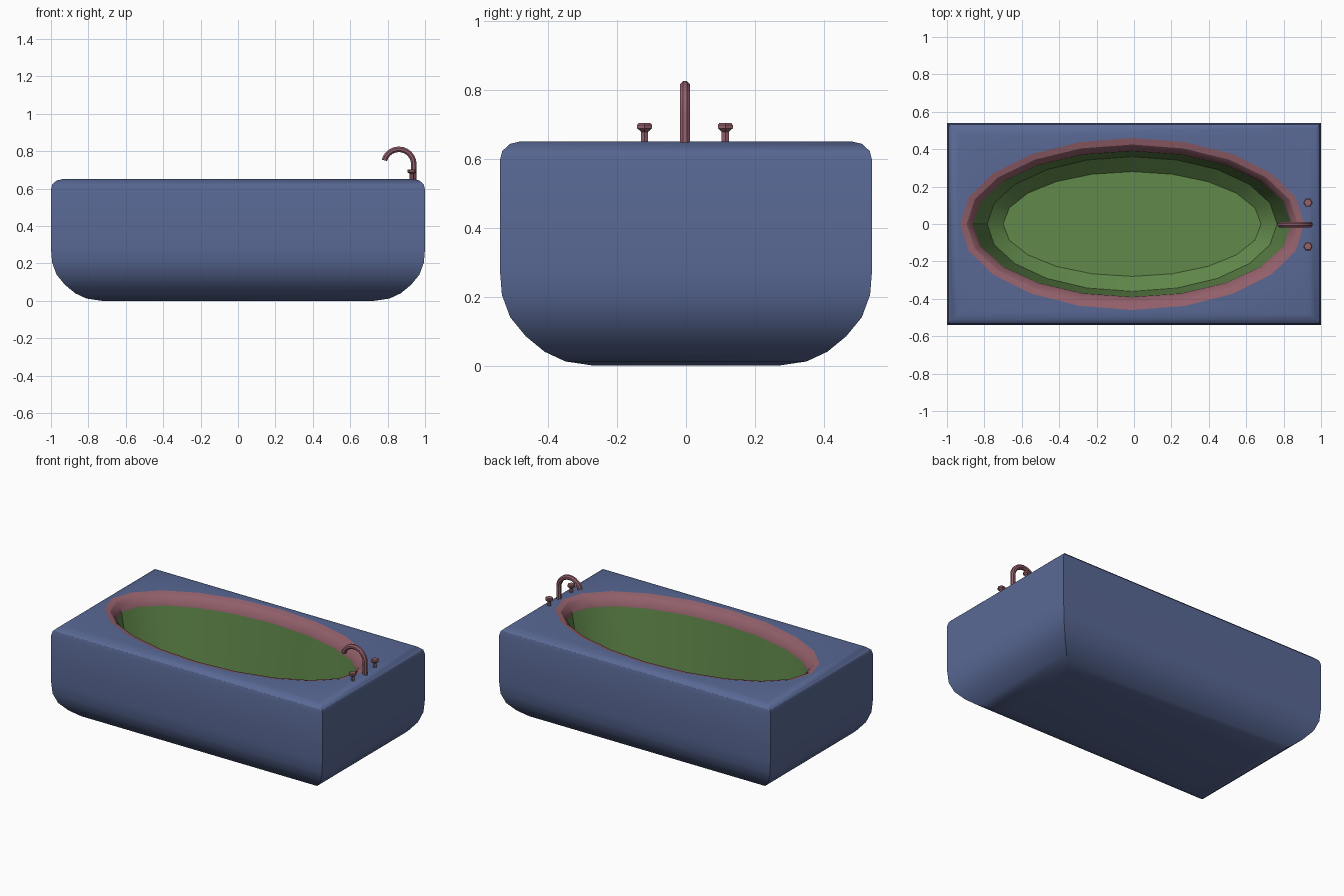
import bpy, bmesh
from math import sin, cos, pi, radians

if "Cube" in bpy.data.objects:
    bpy.data.objects.remove(bpy.data.objects["Cube"])

def material(name, rgb):
    m = bpy.data.materials.new(name)
    m.diffuse_color = (*rgb, 1)
    m.use_nodes = True
    m.node_tree.nodes["Principled BSDF"].inputs["Base Color"].default_value = m.diffuse_color
    return m

BLUE = material("tub_blue", (0.10, 0.14, 0.30))
PINK = material("trim_pink", (0.30, 0.12, 0.15))
GREEN = material("basin_green", (0.12, 0.25, 0.07))

def ellipse(cx, cy, a, b, z, n=20):
    return [(cx + a * cos(2 * pi * i / n), cy + b * sin(2 * pi * i / n), z) for i in range(n)]

def rect(inset, z):
    x, y = 1 - inset, 0.54 - inset
    return [(-x, -y, z), (x, -y, z), (x, y, z), (-x, y, z)]

def loft(name, rings, mat, cap_first=False, cap_last=False, hole=None, flip=None):
    """Skin a stack of rings; 'hole' fills between the last ring and that loop."""
    bm = bmesh.new()
    loops = [[bm.verts.new(p) for p in r] for r in rings]
    n = len(rings[0])
    for lo, hi in zip(loops, loops[1:]):
        for i in range(n):
            j = (i + 1) % n
            bm.faces.new((lo[i], lo[j], hi[j], hi[i]))
    if cap_first:
        bm.faces.new(loops[0][::-1])
    if cap_last:
        bm.faces.new(loops[-1])
    if hole:
        inner = [bm.verts.new(p) for p in hole]
        edges = [bm.edges.new((inner[i], inner[i - 1])) for i in range(len(inner))]
        top = loops[-1]
        edges += [bm.edges.get((top[i], top[i - 1])) for i in range(n)]
        res = bmesh.ops.triangle_fill(bm, edges=edges, use_beauty=True, normal=(0, 0, 1))
        for f in res["geom"]:
            if isinstance(f, bmesh.types.BMFace):
                f.normal_update()
                if f.normal.z < 0:
                    f.normal_flip()
    me = bpy.data.meshes.new(name)
    bm.to_mesh(me)
    bm.free()
    me.materials.append(mat)
    ob = bpy.data.objects.new(name, me)
    bpy.context.collection.objects.link(ob)
    bpy.ops.object.select_all(action='DESELECT')
    ob.select_set(True)
    bpy.context.view_layer.objects.active = ob
    bpy.ops.object.shade_smooth_by_angle(angle=radians(30))
    return ob

CX = -0.01
# Outer tub: sharp-cornered block with rounded bottom and top edges
profile = [(0.27, 0.0), (0.19, 0.012), (0.13, 0.04), (0.075, 0.085), (0.03, 0.14),
           (0.006, 0.205), (0.0, 0.28), (0.0, 0.595), (0.007, 0.622), (0.03, 0.643), (0.06, 0.65)]
loft("tub_body", [rect(i, z) for i, z in profile], BLUE, cap_first=True,
     hole=ellipse(CX, 0, 0.92, 0.46, 0.65))

# Rounded rim rolling into the basin
rim = [ellipse(CX, 0, 0.92 - 0.07 * sin(t), 0.46 - 0.07 * sin(t), 0.58 + 0.07 * cos(t))
       for t in (0, pi / 6, pi / 3, pi / 2)]
rim = [ellipse(CX, 0, 0.85 + 0.07 * (1 - sin(t)), 0.39 + 0.07 * (1 - sin(t)), 0.58 + 0.07 * cos(t))
       for t in (0, pi / 6, pi / 3, pi / 2)]
loft("basin_rim", rim, PINK)

# Basin walls and floor
basin = [(0.85, 0.39, 0.58), (0.775, 0.36, 0.17), (0.69, 0.28, 0.09)]
loft("basin", [ellipse(CX, 0, a, b, z) for a, b, z in basin], GREEN, cap_last=True)

# Gooseneck spout: octagonal tube swept in the xz plane
R, r, cx, cz = 0.08, 0.016, 0.86, 0.73
path = [(0.94, 0.645, 0.0)]
path += [(cx + R * cos(t), cz + R * sin(t), t) for t in (radians(a) for a in range(0, 166, 15))]
def tube_ring(x, z, t, n=8):
    pts = []
    for k in range(n):
        u = 2 * pi * (k + 0.5) / n
        o = r * cos(u)
        pts.append((x + o * cos(t), -0.003 + r * sin(u), z + o * sin(t)))
    return pts
loft("spout", [tube_ring(*p) for p in path], PINK, cap_first=True, cap_last=True)

# Hexagonal tap handles on both sides of the spout
handle = [(0.012, 0.645), (0.012, 0.678), (0.025, 0.688), (0.025, 0.698), (0.020, 0.703)]
for side, s in (("left", -1), ("right", 1)):
    loft("tap_handle_" + side,
         [ellipse(0.93, -0.003 + s * 0.117, q, q, z, 6) for q, z in handle],
         PINK, cap_first=True, cap_last=True)
